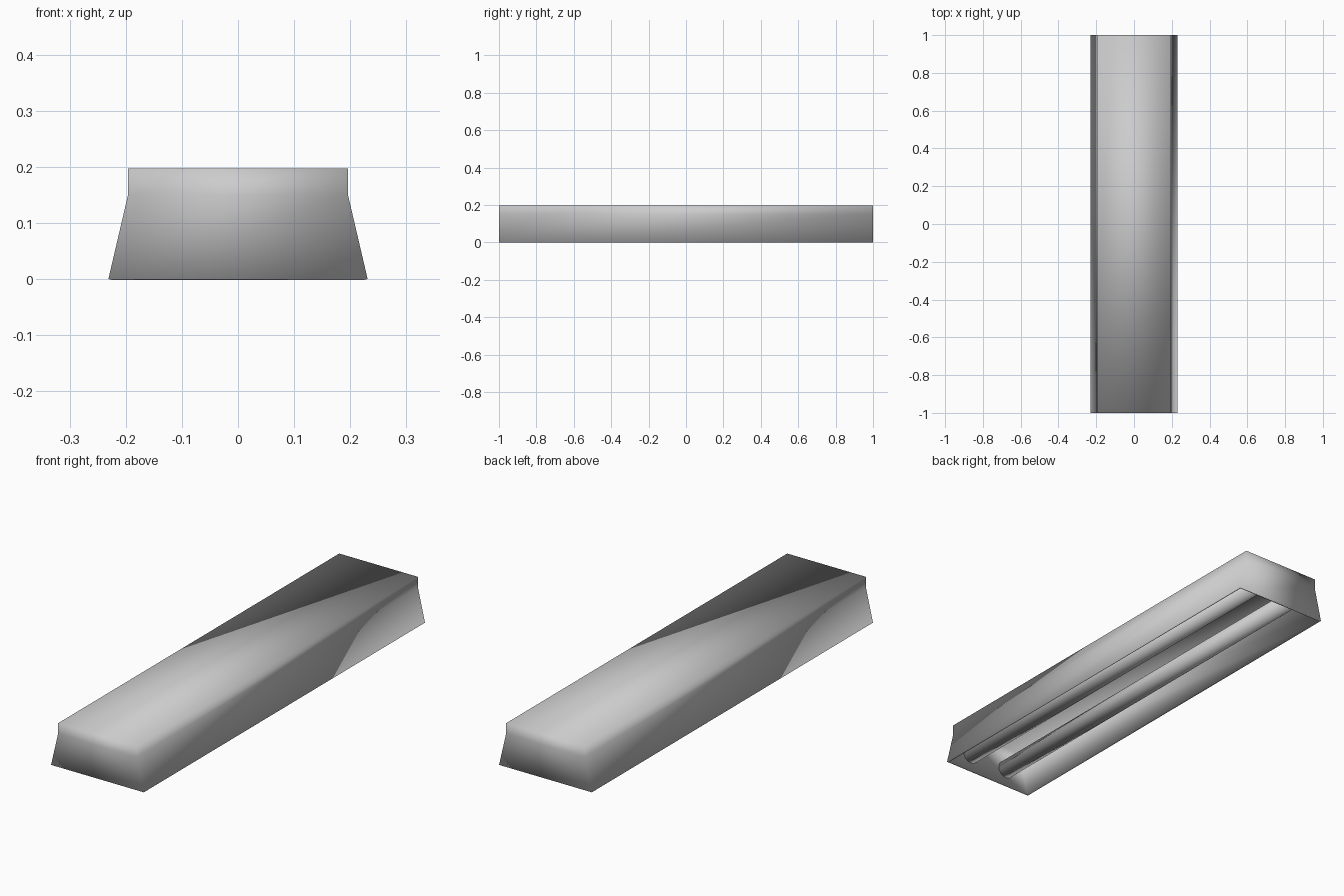
import bpy, bmesh
from math import pi

if "Cube" in bpy.data.objects:
    bpy.data.objects.remove(bpy.data.objects["Cube"])


def finish(name, bm):
    bmesh.ops.recalc_face_normals(bm, faces=bm.faces)
    mesh = bpy.data.meshes.new(name)
    bm.to_mesh(mesh)
    bm.free()
    mesh.shade_smooth()
    obj = bpy.data.objects.new(name, mesh)
    bpy.context.collection.objects.link(obj)
    return obj


# Housing: three stacked rectangles, flared skirt, open underneath, thin solid wall
bm = bmesh.new()
rings = []
for hx, z in ((0.231, 0), (0.196, 0.15), (0.196, 0.197)):
    rings.append([bm.verts.new((sx * hx, sy, z))
                  for sx, sy in ((-1, -1), (1, -1), (1, 1), (-1, 1))])
for low, high in zip(rings, rings[1:]):
    for i in range(4):
        j = (i + 1) % 4
        bm.faces.new((low[i], low[j], high[j], high[i]))
bm.faces.new(rings[-1])
housing = finish("lamp_housing", bm)
wall = housing.modifiers.new("wall", 'SOLIDIFY')
wall.thickness = 0.006
wall.offset = -1
wall.use_even_offset = True

# Two long light tubes running between the end walls
for side, x in (("left", -0.1), ("right", 0.1)):
    bm = bmesh.new()
    bmesh.ops.create_cone(bm, cap_ends=True, segments=32,
                          radius1=0.04, radius2=0.04, depth=1.988)
    tube = finish(side + "_light_tube", bm)
    tube.rotation_euler.x = pi / 2
    tube.location = (x, 0, 0.08)
